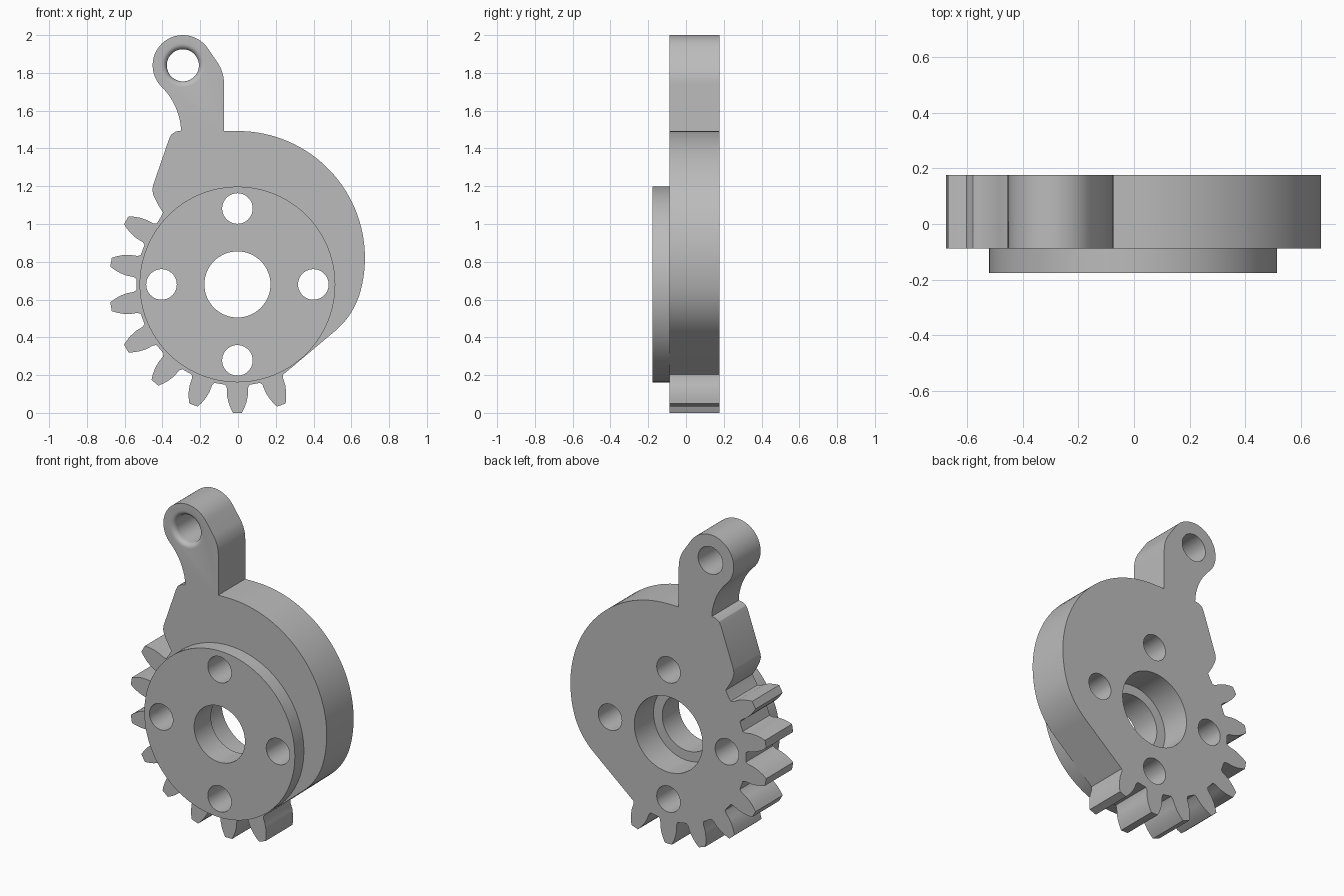
import bpy, bmesh
from math import sin, cos, pi, radians

cube = bpy.data.objects.get("Cube")
if cube:
    bpy.data.objects.remove(cube, do_unlink=True)

FRONT, STEP, BACK = -0.177, -0.088, 0.177
HUB = (-0.003, 0.68)
BOSS = (-0.292, 1.84)

grey = bpy.data.materials.new("plain grey")
grey.use_nodes = True
grey.diffuse_color = (0.5, 0.5, 0.5, 1)
grey.node_tree.nodes["Principled BSDF"].inputs["Base Color"].default_value = (0.5, 0.5, 0.5, 1)


def finish(name, bm):
    bmesh.ops.recalc_face_normals(bm, faces=bm.faces)
    mesh = bpy.data.meshes.new(name)
    bm.to_mesh(mesh)
    bm.free()
    mesh.materials.append(grey)
    obj = bpy.data.objects.new(name, mesh)
    bpy.context.collection.objects.link(obj)
    return obj


def lathe(name, centre, profile, sides=64):
    """Solid turned about a y axis; profile holds (y, radius) pairs."""
    bm = bmesh.new()
    rings = [[bm.verts.new((centre[0] + r * cos(2 * pi * i / sides), y,
                            centre[1] + r * sin(2 * pi * i / sides)))
              for i in range(sides)] for y, r in profile]
    for a, b in zip(rings, rings[1:]):
        for i in range(sides):
            j = (i + 1) % sides
            bm.faces.new((a[i], a[j], b[j], b[i]))
    bm.faces.new(rings[0])
    bm.faces.new(rings[-1])
    return finish(name, bm)


def polar(centre, r, deg):
    return (centre[0] + r * cos(radians(deg)), centre[1] + r * sin(radians(deg)))


def arc(centre, r, start, end, steps):
    return [polar(centre, r, start + (end - start) * i / steps) for i in range(steps + 1)]


# Gear teeth, clockwise from the lower right
outline = []
flank = [(0.535, 6.9), (0.55, 5.9), (0.59, 5.4), (0.625, 4.4), (0.655, 3.2), (0.68, 2.0)]
for k in range(8):
    mid = 290 - 20 * k
    outline += [polar(HUB, r, mid + half) for r, half in flank]
    outline += [polar(HUB, r, mid - half) for r, half in reversed(flank)]

# Stop shoulder on the left, up to the arm
outline += [polar(HUB, 0.54, 139), (-0.397, 1.06), (-0.425, 1.105), (-0.447, 1.15),
            (-0.454, 1.18), (-0.449, 1.207), (-0.365, 1.45), (-0.352, 1.475),
            (-0.328, 1.49), (-0.302, 1.494)]

# Arm with rounded end
outline += arc((-0.658, 1.474), 0.358, 8, 43, 8)
outline += arc(BOSS, 0.16, 225, 33, 32)
outline += arc((-0.274, 1.743), 0.2, 33, 0, 8)

# Cam edge on the right
outline.append((-0.074, 1.492))
outline += arc((0, 0.82), 0.672, 90, -15, 36)
outline += arc(polar((0, 0.82), 0.252, -15), 0.42, -18, -50, 12)

bm = bmesh.new()
face = bm.faces.new([bm.verts.new((x, STEP, z)) for x, z in outline])
side = bmesh.ops.extrude_face_region(bm, geom=[face])
bmesh.ops.translate(bm, vec=(0, BACK - STEP, 0),
                    verts=[v for v in side["geom"] if isinstance(v, bmesh.types.BMVert)])
body = finish("gear_cam_body", bm)

# Raised round flange on the front
flange = lathe("front_flange", HUB, [(FRONT, 0.518), (STEP, 0.518)], 96)

# Cutters: stepped bore, four bolt holes, and the arm hole with a rounded mouth
OUT = 0.05
bore = lathe("bore_cutter", HUB, [(FRONT - OUT, 0.175), (-0.012, 0.175),
                                  (-0.012, 0.235), (BACK + OUT, 0.235)])
bolts = [lathe("bolt_cutter", polar(HUB, 0.402, 90 * i),
               [(FRONT - OUT, 0.081), (BACK + OUT, 0.081)], 40) for i in range(4)]
mouth = [(STEP + 0.03 * (1 - cos(a)), 0.085 + 0.03 * (1 - sin(a)))
         for a in [pi / 2 * i / 6 for i in range(7)]]
arm_hole = lathe("arm_hole_cutter", BOSS,
                 [(STEP - OUT, 0.115)] + mouth + [(BACK + OUT, 0.085)], 48)


def cut(target, cutters):
    bpy.context.view_layer.objects.active = target
    for c in cutters:
        mod = target.modifiers.new("cut", "BOOLEAN")
        mod.operation = "DIFFERENCE"
        mod.solver = "EXACT"
        mod.object = c
        bpy.ops.object.modifier_apply(modifier=mod.name)


cut(body, [bore, arm_hole] + bolts)
cut(flange, [bore] + bolts)
for c in [bore, arm_hole] + bolts:
    bpy.data.objects.remove(c, do_unlink=True)

# Smooth curved walls, crisp rims
for obj in (body, flange):
    bpy.ops.object.select_all(action="DESELECT")
    obj.select_set(True)
    bpy.context.view_layer.objects.active = obj
    bpy.ops.object.shade_smooth_by_angle(angle=radians(30))
